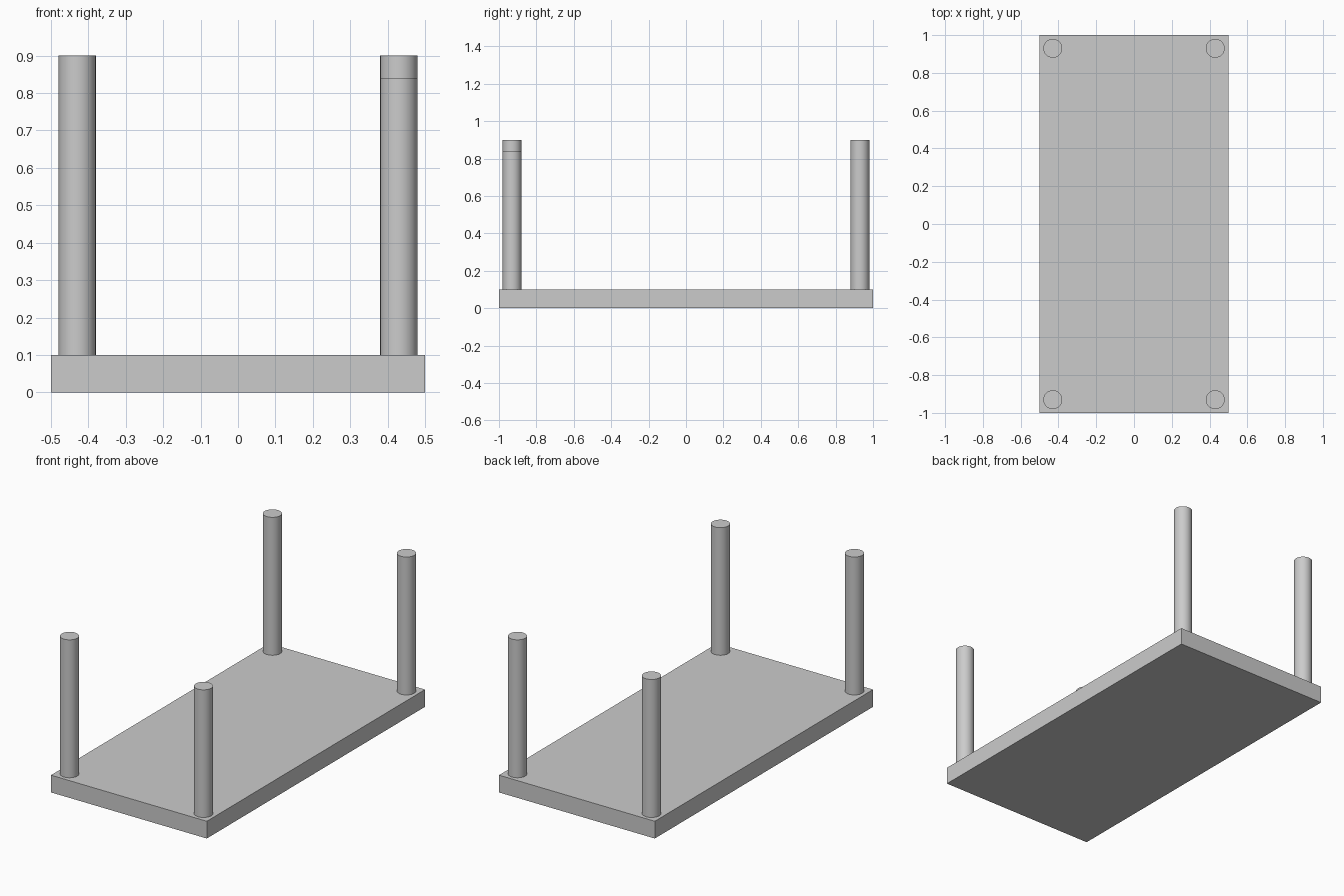
import bpy
import math

cube = bpy.data.objects.get("Cube")
if cube:
    bpy.data.objects.remove(cube, do_unlink=True)

grey = bpy.data.materials.new("light_grey")
grey.use_nodes = True
colour = (0.6, 0.6, 0.6, 1)
grey.diffuse_color = colour
grey.node_tree.nodes["Principled BSDF"].inputs["Base Color"].default_value = colour

SLAB_HEIGHT = 0.1


def finish(name):
    obj = bpy.context.object
    obj.name = obj.data.name = name
    obj.data.materials.append(grey)
    return obj


# Flat rectangular slab
bpy.ops.mesh.primitive_cube_add(size=1, location=(0, 0, SLAB_HEIGHT / 2))
slab = finish("table_top")
slab.scale = (1, 2, SLAB_HEIGHT)
bpy.ops.object.transform_apply(location=False, rotation=False, scale=True)


# Round corner legs standing on the slab
def add_leg(name, x, y, top):
    height = top - SLAB_HEIGHT
    bpy.ops.mesh.primitive_cylinder_add(
        vertices=32, radius=0.05, depth=height,
        location=(x, y, SLAB_HEIGHT + height / 2))
    finish(name)
    bpy.ops.object.shade_smooth_by_angle(angle=math.radians(30))


for end, y in (("front", -0.93), ("back", 0.93)):
    for side, x in (("left", 0.43), ("right", -0.43)):
        # The front left leg is a little shorter than the others
        top = 0.84 if (end, side) == ("front", "left") else 0.9
        add_leg(f"{end}_{side}_leg", x, y, top)
